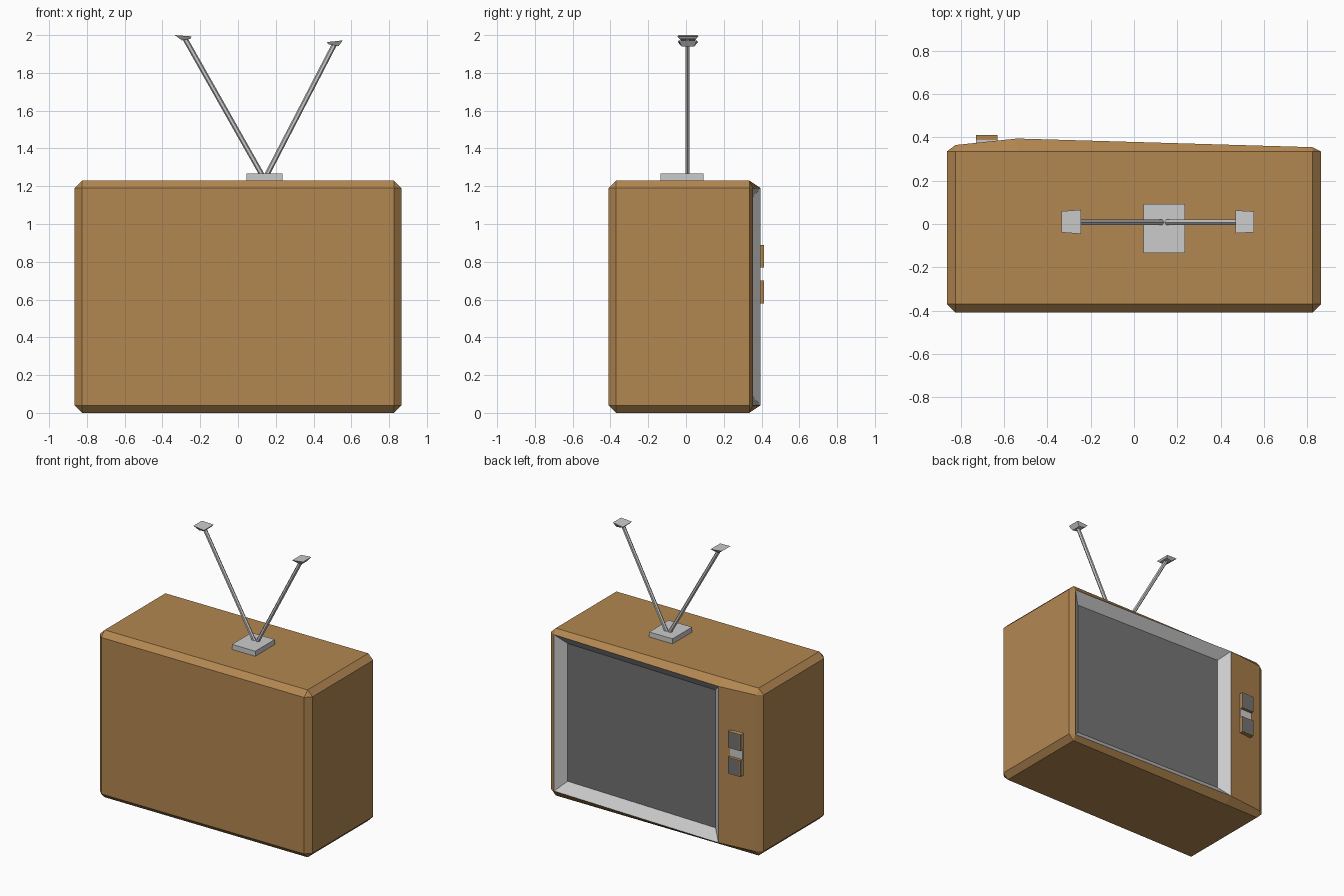
import bpy, bmesh
from mathutils import Vector, Matrix

if "Cube" in bpy.data.objects:
    bpy.data.objects.remove(bpy.data.objects["Cube"])


def material(name, r, g, b):
    m = bpy.data.materials.new(name)
    m.diffuse_color = (r, g, b, 1)
    m.use_nodes = True
    m.node_tree.nodes["Principled BSDF"].inputs["Base Color"].default_value = m.diffuse_color
    return m


wood = material("wood", 0.45, 0.245, 0.083)
grey = material("grey", 0.8, 0.8, 0.8)
dark = material("dark", 0.17, 0.17, 0.17)


def box(lo, hi):
    bm = bmesh.new()
    lo, hi = Vector(lo), Vector(hi)
    bmesh.ops.create_cube(bm, size=1)
    for v in bm.verts:
        v.co = (lo + hi) / 2 + v.co * (hi - lo)
    return bm


def finish(bm, name, mats=()):
    bmesh.ops.recalc_face_normals(bm, faces=bm.faces[:])
    me = bpy.data.meshes.new(name)
    bm.to_mesh(me)
    bm.free()
    for m in mats:
        me.materials.append(m)
    ob = bpy.data.objects.new(name, me)
    bpy.context.collection.objects.link(ob)
    return ob


# Cabinet: chamfered box whose screen side (+y) peaks between panel and screen
SPLIT = -0.54
bm = box((-0.865, -0.41, 0), (0.865, 0.375, 1.23))
bmesh.ops.bevel(bm, geom=bm.edges[:], offset=0.04, segments=1, affect='EDGES')
bmesh.ops.bisect_plane(bm, geom=bm.verts[:] + bm.edges[:] + bm.faces[:],
                       plane_co=(SPLIT, 0, 0), plane_no=(1, 0, 0))
for v in bm.verts:
    if v.co.y > 0.37:
        if abs(v.co.x - SPLIT) < 0.01:
            v.co.y = 0.395
        else:
            v.co.y = 0.355 if v.co.x > 0 else 0.365
bm.normal_update()

# Screen: recessed with a sloping grey surround
screen = max((f for f in bm.faces if f.calc_center_median().x > SPLIT),
             key=lambda f: f.normal.y)
rim = bmesh.ops.inset_individual(bm, faces=[screen], thickness=0.097, depth=-0.06)
for f in rim["faces"]:
    f.material_index = 1
screen.material_index = 2
finish(bm, "cabinet", (wood, grey, dark))

# Control panel: thin plate and two square buttons with dark fronts
finish(box((-0.73, 0.36, 0.58), (-0.63, 0.389, 0.89)), "control_plate", (grey,))
for name, z in (("lower_button", 0.58), ("upper_button", 0.77)):
    bm = box((-0.73, 0.36, z), (-0.63, 0.412, z + 0.12))
    bm.normal_update()
    front = max(bm.faces, key=lambda f: f.normal.y)
    bmesh.ops.inset_individual(bm, faces=[front], thickness=0.007, depth=0)
    front.material_index = 1
    finish(bm, name, (wood, dark))

# Antenna base
finish(box((0.045, -0.135, 1.225), (0.235, 0.092, 1.267)), "antenna_base")


def rod(name, a, b, r=0.0135):
    a, b = Vector(a), Vector(b)
    bm = bmesh.new()
    rot = (b - a).to_track_quat('Z', 'Y').to_matrix().to_4x4()
    bmesh.ops.create_cone(bm, cap_ends=True, segments=6, radius1=r, radius2=r,
                          depth=(b - a).length,
                          matrix=Matrix.Translation((a + b) / 2) @ rot)
    finish(bm, name)


def tip(name, profile, y=0.01):
    # profile corners are x, z and half width in y
    bm = bmesh.new()
    sides = [[bm.verts.new((x, y + s * w, z)) for x, z, w in profile] for s in (-1, 1)]
    for s in sides:
        bm.faces.new(s)
    for i in range(4):
        j = (i + 1) % 4
        bm.faces.new((sides[0][i], sides[0][j], sides[1][j], sides[1][i]))
    finish(bm, name)


# Antenna rods and flared tips
rod("left_antenna_rod", (0.13, 0.008, 1.255), (-0.281, 0.008, 1.982))
rod("right_antenna_rod", (0.15, 0.008, 1.255), (0.511, 0.008, 1.952))
tip("left_antenna_tip", [(-0.245, 1.993, 0.056), (-0.335, 2.0, 0.049),
                         (-0.297, 1.972, 0.036), (-0.253, 1.98, 0.04)])
tip("right_antenna_tip", [(0.47, 1.963, 0.053), (0.555, 1.972, 0.048),
                          (0.532, 1.941, 0.035), (0.48, 1.951, 0.038)])
